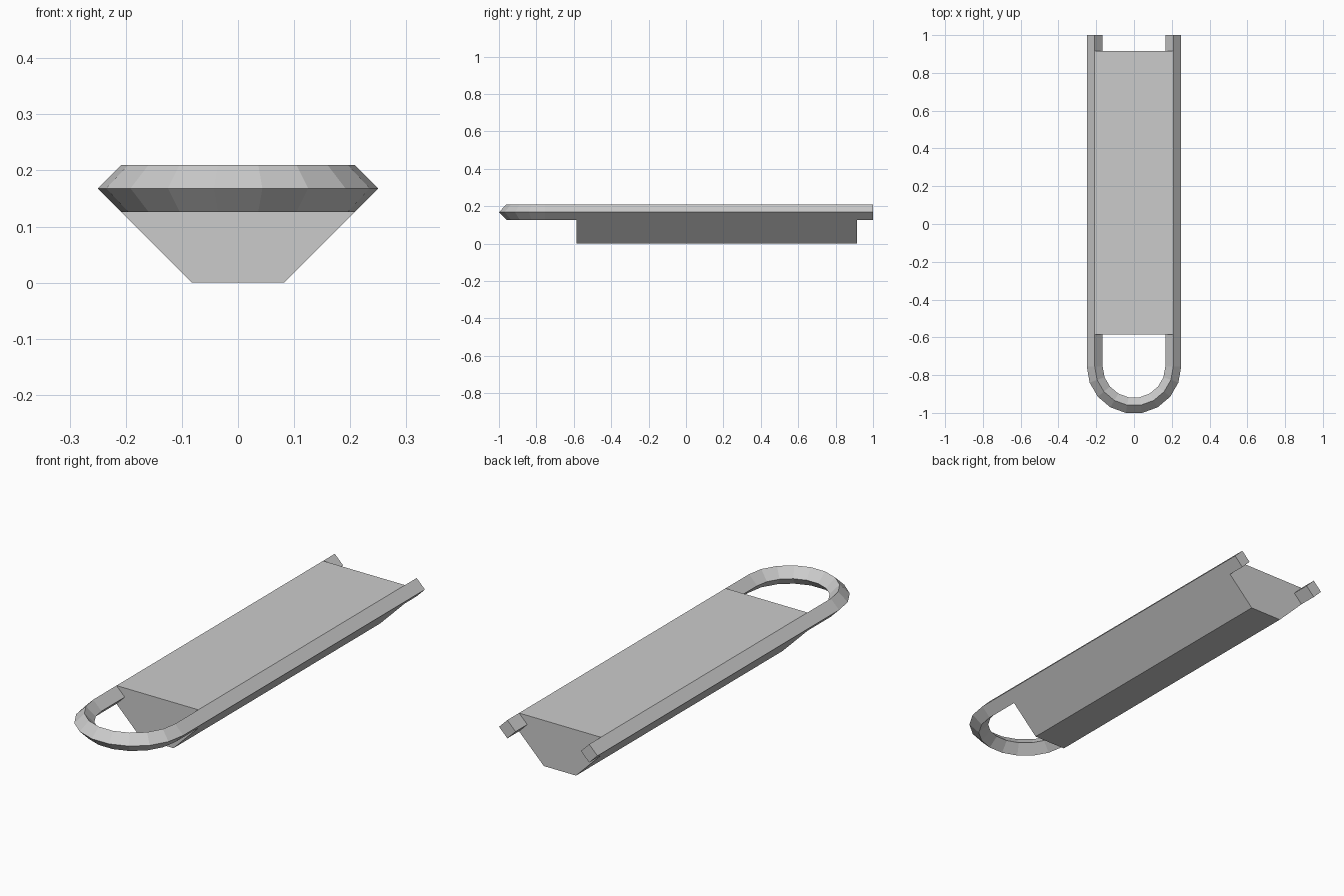
import bpy, bmesh, math

if "Cube" in bpy.data.objects:
    bpy.data.objects.remove(bpy.data.objects["Cube"])

gray = bpy.data.materials.new("plain_gray")
gray.diffuse_color = (0.6, 0.6, 0.6, 1)
gray.use_nodes = True
gray.node_tree.nodes["Principled BSDF"].inputs["Base Color"].default_value = gray.diffuse_color

R, T, ZC = 0.208, 0.042, 0.168   # rail centre radius, half thickness, centre height
YC = -0.754                      # centre of the rounded end


def loft(name, rings):
    """Skin a run of matching closed rings and cap both ends."""
    bm = bmesh.new()
    loops = [[bm.verts.new(p) for p in ring] for ring in rings]
    n = len(loops[0])
    for a, b in zip(loops, loops[1:]):
        for i in range(n):
            j = (i + 1) % n
            bm.faces.new((a[i], a[j], b[j], b[i]))
    bm.faces.new(loops[0])
    bm.faces.new(loops[-1][::-1])
    bmesh.ops.recalc_face_normals(bm, faces=bm.faces)
    mesh = bpy.data.meshes.new(name)
    bm.to_mesh(mesh)
    bm.free()
    mesh.materials.append(gray)
    obj = bpy.data.objects.new(name, mesh)
    bpy.context.collection.objects.link(obj)
    return obj


# U-shaped rail: diamond section swept along two legs and a nine-sided bend
def diamond(cx, cy, dx, dy):
    return [(cx + dx * r, cy + dy * r, z) for r, z in
            ((R + T, ZC), (R, ZC + T), (R - T, ZC), (R, ZC - T))]


angles = [math.radians(180 + 20 * i) for i in range(10)]
rings = [diamond(0, 1, -1, 0)]
rings += [diamond(0, YC, math.cos(a), math.sin(a)) for a in angles]
rings += [diamond(0, 1, 1, 0)]
loft("rail", rings)

# Tapered trough-shaped body, flush with the rail tops and outer slopes
half = [(0.082, 0), (R, ZC - T), (R, ZC + T)]
section = half + [(-x, z) for x, z in reversed(half)]
loft("body", [[(x, y, z) for x, z in section] for y in (-0.585, 0.915)])
